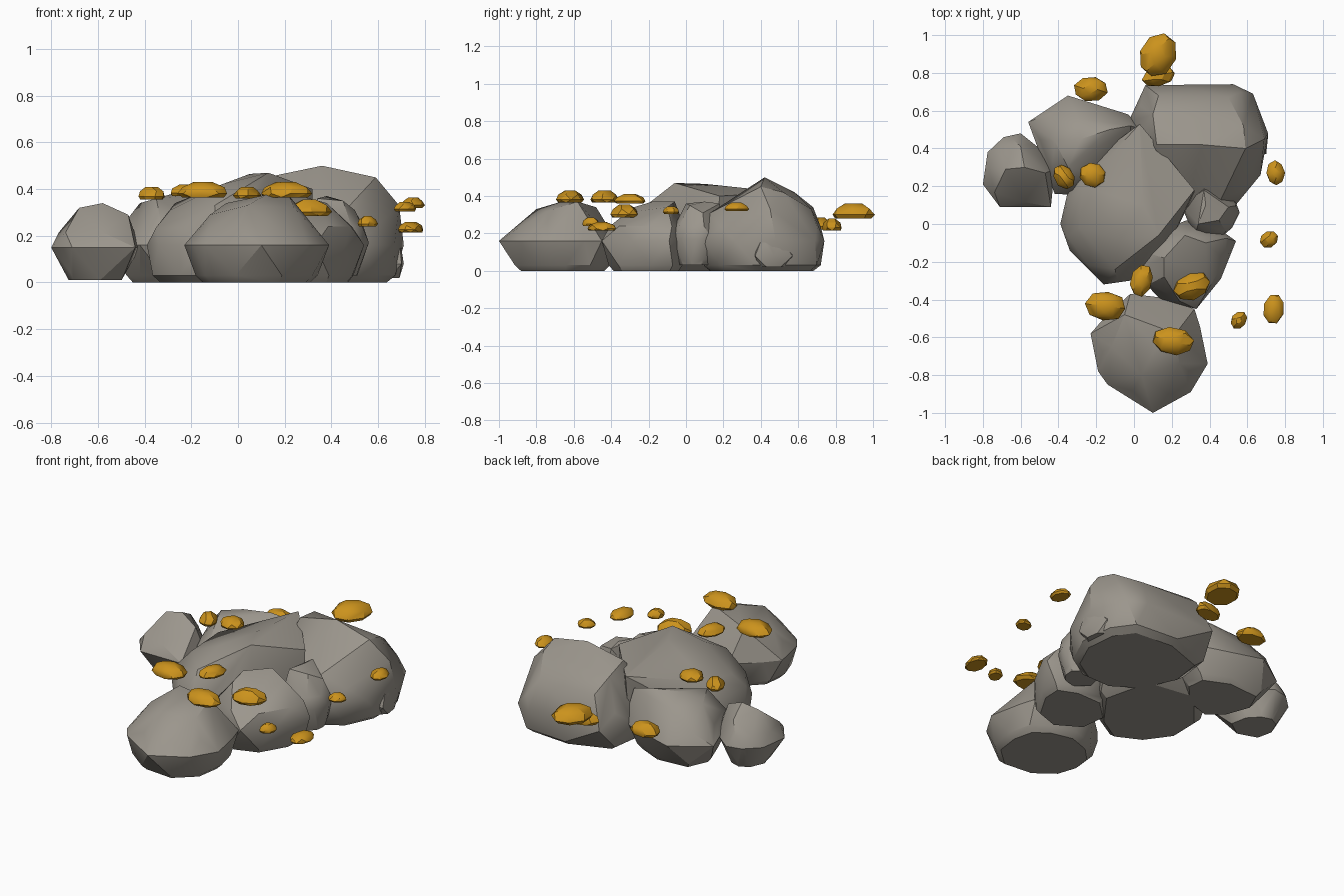
import bpy, bmesh, math, random
from mathutils import Vector

random.seed(4)


def material(name, color):
    m = bpy.data.materials.new(name)
    m.diffuse_color = (*color, 1)
    return m


STONE = material("warm grey stone", (0.33, 0.305, 0.265))
GOLD = material("gold ore", (0.60, 0.29, 0.012))


def hull_object(name, points, mat, angle):
    """Faceted convex chunk around a set of points."""
    bm = bmesh.new()
    for p in points:
        bm.verts.new(p)
    res = bmesh.ops.convex_hull(bm, input=bm.verts)
    loose = [g for g in set(res["geom_interior"] + res["geom_unused"])
             if isinstance(g, bmesh.types.BMVert)]
    bmesh.ops.delete(bm, geom=loose, context="VERTS")
    bmesh.ops.dissolve_limit(bm, angle_limit=math.radians(4), verts=bm.verts, edges=bm.edges)
    bmesh.ops.recalc_face_normals(bm, faces=bm.faces)
    mesh = bpy.data.meshes.new(name)
    bm.to_mesh(mesh)
    bm.free()
    mesh.materials.append(mat)
    ob = bpy.data.objects.new(name, mesh)
    bpy.context.collection.objects.link(ob)
    bpy.ops.object.select_all(action="DESELECT")
    ob.select_set(True)
    bpy.context.view_layer.objects.active = ob
    bpy.ops.object.shade_smooth_by_angle(angle=math.radians(angle))
    return ob


def rock(name, outline, tops, shoulder=0.9, base=0.9, waist=0.16, floor=0.0):
    """Widest outline at the waist, inset base rings, shoulder ring and peak points."""
    ring = [Vector(p) for p in outline]
    mid = sum(ring, Vector((0, 0))) / len(ring)
    halves = [(a + b) / 2 for a, b in zip(ring, ring[1:] + ring[:1])]
    z_sh = waist + 0.5 * (min(t[2] for t in tops) - waist)
    pts = [(p.x, p.y, waist) for p in ring]
    for p in halves:
        s, b, f = (mid + (p - mid) * k for k in (shoulder, base, base * 0.88))
        pts += [(s.x, s.y, z_sh), (b.x, b.y, floor + 0.03), (f.x, f.y, floor)]
    hull_object(name, pts + list(tops), STONE, 30)


# Large boulders
rock("centre_boulder",
     [(.03, .50), (-.33, .26), (-.39, 0), (-.34, -.14), (-.16, -.32), (-.02, -.30),
      (.18, -.12), (.32, .16)],
     [(.13, -.06, .47), (-.07, -.08, .42), (.05, .10, .465), (.03, .53, .42),
      (-.27, .20, .34), (-.29, -.02, .31), (-.10, -.24, .33), (.32, .18, .40)], 0.95, 1.0)
rock("back_right_boulder",
     [(-.03, .54), (.06, .735), (.525, .74), (.63, .69), (.71, .48), (.67, .26),
      (.53, .09), (.36, .07), (.18, .08), (0, .3)],
     [(.36, .42, .50), (.59, .40, .45), (.58, .52, .42), (.10, .58, .42), (.13, .68, .34),
      (.50, .67, .33), (.69, .45, .33), (.46, .13, .31), (.12, .42, .45)], 0.95, 0.95)
rock("back_left_boulder",
     [(-.56, .54), (-.35, .68), (-.03, .58), (.05, .5), (0, .3), (-.25, .15), (-.42, .16),
      (-.49, .36)],
     [(-.30, .56, .32), (-.28, .45, .38), (-.42, .44, .34), (-.13, .50, .38),
      (-.02, .52, .36), (-.35, .30, .36)], 0.9, 0.82)
rock("front_boulder",
     [(-.23, -.58), (-.19, -.78), (-.14, -.85), (.10, -1.0), (.30, -.89), (.39, -.74),
      (.35, -.545), (.32, -.45), (.15, -.39), (-.02, -.37), (-.16, -.50)],
     [(-.05, -.48, .34), (-.12, -.65, .29), (.12, -.65, .375), (.22, -.58, .37),
      (.04, -.80, .33), (.24, -.74, .32)], 0.85, 0.9)
rock("front_right_boulder",
     [(.54, -.09), (.46, -.29), (.33, -.45), (.14, -.40), (0, -.25), (.1, -.05),
      (.28, .02), (.47, -.04)],
     [(.16, -.18, .37), (.27, -.06, .37), (.38, -.10, .34), (.33, -.25, .32),
      (.16, -.28, .34)], 0.92, 0.95)

# Smaller stones
rock("left_stone",
     [(-.80, .21), (-.775, .38), (-.69, .46), (-.60, .48), (-.50, .40), (-.42, .29),
      (-.44, .09), (-.71, .09)],
     [(-.58, .30, .34), (-.68, .29, .32), (-.47, .27, .29), (-.60, .41, .28)],
     0.88, 0.72, 0.15, 0.01)
rock("right_stone",
     [(.56, .06), (.52, -.02), (.46, -.07), (.32, -.07), (.25, .1), (.38, .22), (.53, .14)],
     [(.38, .10, .37), (.45, .02, .35), (.34, .0, .36), (.37, .18, .36), (.50, .09, .31)],
     0.93, 0.8, 0.17, 0.03)
rock("right_chip", [(.71, .47), (.70, .37), (.60, .36), (.58, .55), (.67, .57)],
     [(.69, .42, .21), (.62, .45, .21)], 0.9, 0.85, 0.08, 0.02)

# Gold nuggets: x, y, bottom z, height, length, width, heading in degrees
NUGGETS = [
    (.125, .895, .28, .08, .235, .19, 65), (.13, .78, .215, .065, .18, .10, 15),
    (-.23, .715, .22, .065, .18, .13, 0), (-.37, .25, .355, .055, .14, .105, 125),
    (-.22, .26, .37, .05, .14, .13, 0), (-.15, -.435, .365, .065, .21, .155, -5),
    (.205, -.62, .365, .065, .22, .145, -8), (.04, -.30, .36, .05, .17, .115, 75),
    (.305, -.33, .285, .07, .195, .14, 22), (.555, -.51, .24, .045, .10, .08, 60),
    (.715, -.08, .305, .04, .10, .085, 30), (.75, .27, .32, .045, .13, .095, 95),
    (.74, -.45, .215, .045, .16, .11, 80)]

for i, (x, y, z, h, length, width, heading) in enumerate(NUGGETS):
    turn = math.radians(heading)
    pts = []
    # rings: radius factor, height factor, point count
    for radius, level, count in ((.88, 0, 8), (1.03, .25, 8), (.88, .65, 6), (.42, 1, 4)):
        start = random.random()
        for k in range(count):
            a = 2 * math.pi * (k + start) / count
            r = radius * random.uniform(.95, 1.03) / 2
            u, v = length * r * math.cos(a), width * r * math.sin(a)
            pts.append((x + u * math.cos(turn) - v * math.sin(turn),
                        y + u * math.sin(turn) + v * math.cos(turn), z + h * level))
    hull_object(f"gold_nugget_{i + 1}", pts, GOLD, 30)
